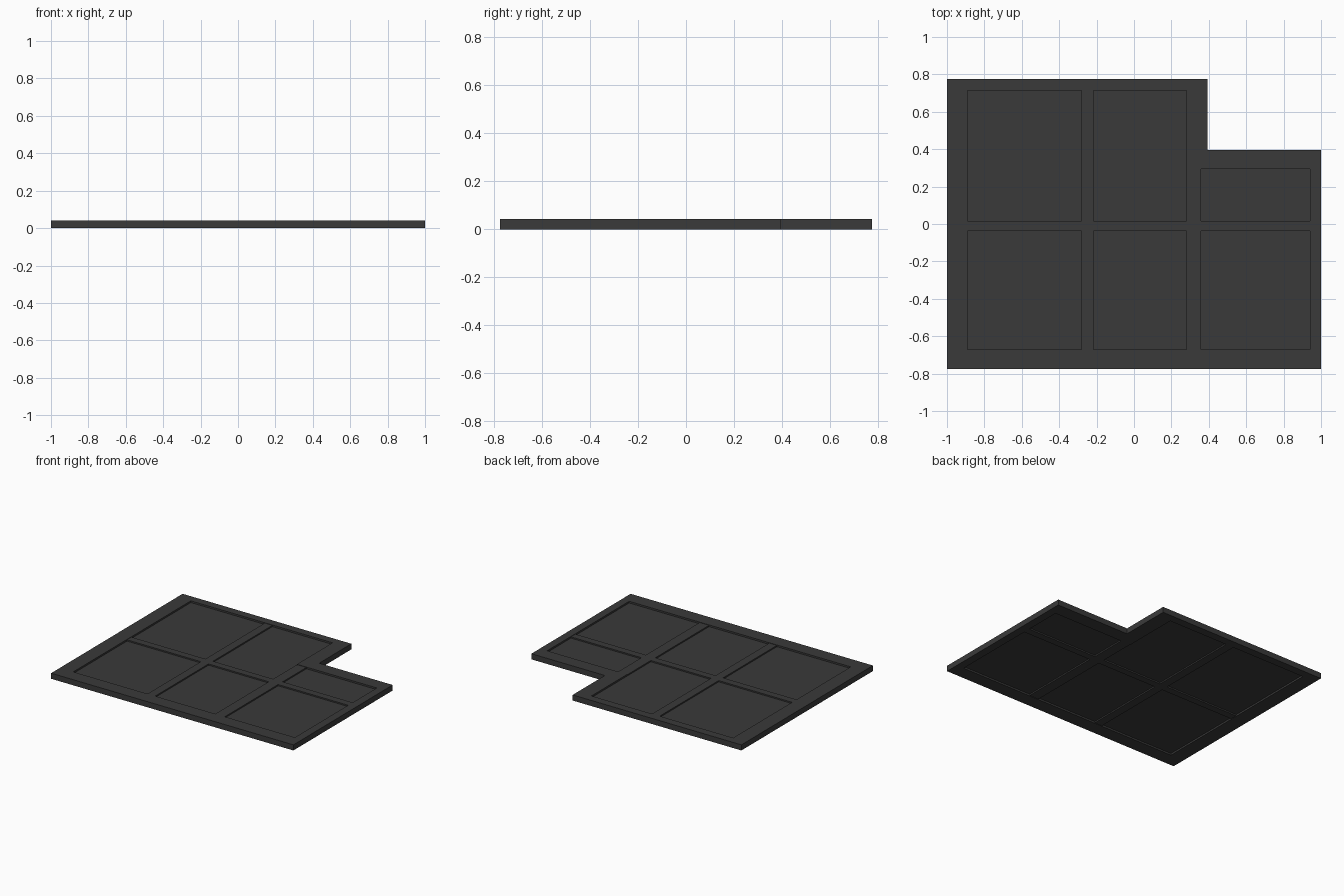
import bpy, bmesh

if "Cube" in bpy.data.objects:
    bpy.data.objects.remove(bpy.data.objects["Cube"])

mat = bpy.data.materials.new("dark_grey")
mat.diffuse_color = (0.042, 0.042, 0.042, 1)
mat.use_nodes = True
mat.node_tree.nodes["Principled BSDF"].inputs["Base Color"].default_value = mat.diffuse_color


def finish(bm, name):
    bmesh.ops.recalc_face_normals(bm, faces=bm.faces)
    me = bpy.data.meshes.new(name)
    bm.to_mesh(me)
    bm.free()
    me.materials.append(mat)
    ob = bpy.data.objects.new(name, me)
    bpy.context.collection.objects.link(ob)
    return ob


def box(name, x, y, z):
    bm = bmesh.new()
    bmesh.ops.create_cube(bm, size=1)
    for v in bm.verts:
        v.co = [r[0] if c < 0 else r[1] for c, r in zip(v.co, (x, y, z))]
    return finish(bm, name)


def ring(name, outer, inner, z):
    bm = bmesh.new()
    loops = [[bm.verts.new((*p, h)) for p in path]
             for path, h in ((outer, z[0]), (outer, z[1]), (inner, z[1]), (inner, z[0]))]
    n = len(outer)
    for k in range(4):
        a, b = loops[k], loops[(k + 1) % 4]
        for i in range(n):
            j = (i + 1) % n
            bm.faces.new((a[i], a[j], b[j], b[i]))
    return finish(bm, name)


# Notched outer frame
outer = [(-1, -.775), (1, -.775), (1, .395), (.393, .395), (.393, .775), (-1, .775)]
inner = [(-.89, -.672), (.94, -.672), (.94, .295), (.28, .295), (.28, .715), (-.89, .715)]
ring("outer_frame", outer, inner, (0, .042))

# Glazing bars, slightly thinner than the frame
bar_z = (.003, .039)
pane_z = (.013, .029)
row_gap = (-.038, .015)
columns = [(-.89, -.28, .715), (-.217, .28, .715), (.358, .94, .295)]
box("left_upright_bar", (-.28, -.217), (-.672, .715), bar_z)
box("right_upright_bar", (.28, .358), (-.672, .295), bar_z)

# Cross bars and recessed panes, column by column
for i, (x0, x1, top) in enumerate(columns, 1):
    box(f"cross_bar_{i}", (x0, x1), row_gap, bar_z)
    box(f"lower_pane_{i}", (x0, x1), (-.672, row_gap[0]), pane_z)
    box(f"upper_pane_{i}", (x0, x1), (row_gap[1], top), pane_z)
